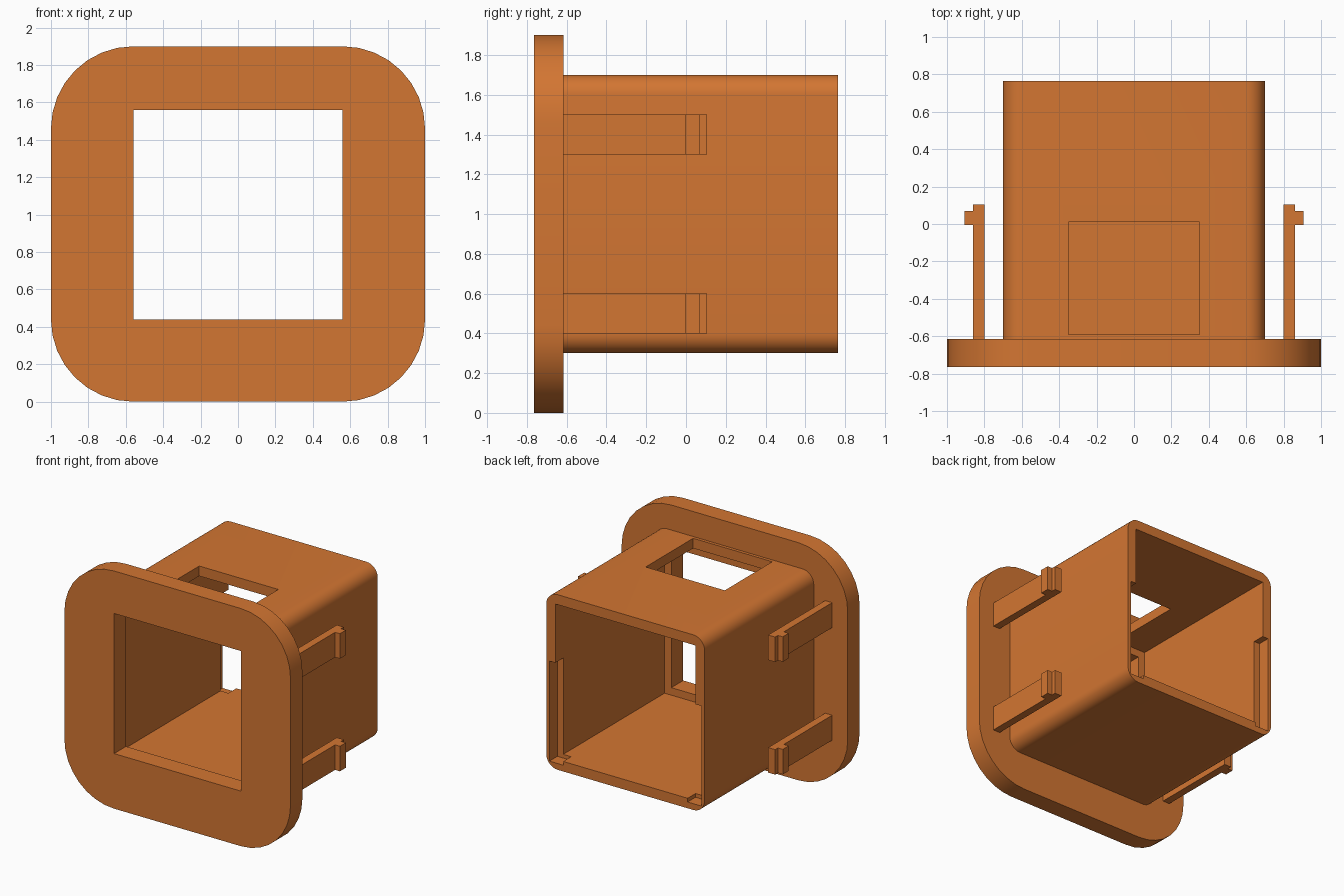
import bpy, bmesh, math

if "Cube" in bpy.data.objects:
    bpy.data.objects.remove(bpy.data.objects["Cube"])

orange = bpy.data.materials.new("orange plastic")
orange.diffuse_color = (0.65, 0.18, 0.032, 1)
orange.use_nodes = True
orange.node_tree.nodes["Principled BSDF"].inputs["Base Color"].default_value = orange.diffuse_color

PLATE_FRONT, PLATE_BACK, BOX_BACK = -0.765, -0.615, 0.765
BOX_Z = 1.0


def prism(name, points, axis, start, end):
    """Extrude a 2D outline along y (points are x, z) or z (points are x, y)."""
    bm = bmesh.new()
    place = (lambda p: (p[0], start, p[1])) if axis == "y" else (lambda p: (p[0], p[1], start))
    face = bm.faces.new([bm.verts.new(place(p)) for p in points])
    moved = bmesh.ops.extrude_face_region(bm, geom=[face])["geom"]
    shift = (0, end - start, 0) if axis == "y" else (0, 0, end - start)
    bmesh.ops.translate(bm, vec=shift, verts=[v for v in moved if isinstance(v, bmesh.types.BMVert)])
    bmesh.ops.recalc_face_normals(bm, faces=bm.faces)
    mesh = bpy.data.meshes.new(name)
    bm.to_mesh(mesh)
    bm.free()
    mesh.materials.append(orange)
    ob = bpy.data.objects.new(name, mesh)
    bpy.context.collection.objects.link(ob)
    return ob


def rounded_rect(hx, hz, cz, r, steps):
    """Outline of a rectangle with rounded corners, in x and z."""
    pts = []
    for i, (sx, sz) in enumerate([(1, 1), (-1, 1), (-1, -1), (1, -1)]):
        for k in range(steps + 1):
            a = math.radians(90 * (i + k / steps))
            pts.append((sx * (hx - r) + r * math.cos(a), cz + sz * (hz - r) + r * math.sin(a)))
    return pts


def block(name, x0, x1, y0, y1, z0, z1):
    return prism(name, [(x0, y0), (x1, y0), (x1, y1), (x0, y1)], "z", z0, z1)


def cut(ob, cutter):
    """Subtract a block and remove it."""
    mod = ob.modifiers.new("cut", "BOOLEAN")
    mod.operation, mod.solver, mod.object = "DIFFERENCE", "EXACT", cutter
    cutter.hide_render = True
    bpy.context.view_layer.objects.active = ob
    bpy.ops.object.modifier_apply(modifier=mod.name)
    bpy.data.objects.remove(cutter)


def smooth(ob):
    bpy.ops.object.select_all(action="DESELECT")
    ob.select_set(True)
    bpy.context.view_layer.objects.active = ob
    bpy.ops.object.shade_smooth_by_angle(angle=math.radians(30))


# Front plate with its square opening
plate = prism("front_plate", rounded_rect(1, 0.95, 0.95, 0.44, 8), "y", PLATE_FRONT, PLATE_BACK)
cut(plate, block("opening", -0.56, 0.56, -1, 0, BOX_Z - 0.56, BOX_Z + 0.56))
smooth(plate)

# Hollow housing behind the plate
housing = prism("housing", rounded_rect(0.7, 0.7, BOX_Z, 0.1, 8), "y", PLATE_BACK, BOX_BACK)
cut(housing, block("cavity", -0.62, 0.62, -1, 1, BOX_Z - 0.62, BOX_Z + 0.62))
# Window in the top wall
cut(housing, block("window", -0.35, 0.35, -0.59, 0.01, 1.5, 1.9))
# Recesses inside the rear rim
for s in (-1, 1):
    x0, x1 = sorted((s * 0.55, s * 0.672))
    cut(housing, block("recess", x0, x1, 0.665, 0.9, 0.35, 1.15))
smooth(housing)

# Snap clips: an arm with an outward catch near its tip
clip = [(0.80, PLATE_BACK), (0.862, PLATE_BACK), (0.862, -0.005), (0.905, -0.005),
        (0.905, 0.07), (0.862, 0.07), (0.862, 0.105), (0.80, 0.105)]
for side, s in (("left", -1), ("right", 1)):
    for level, z in (("lower", 0.4), ("upper", 1.3)):
        prism(f"{side}_{level}_clip", [(s * x, y) for x, y in clip], "z", z, z + 0.2)
